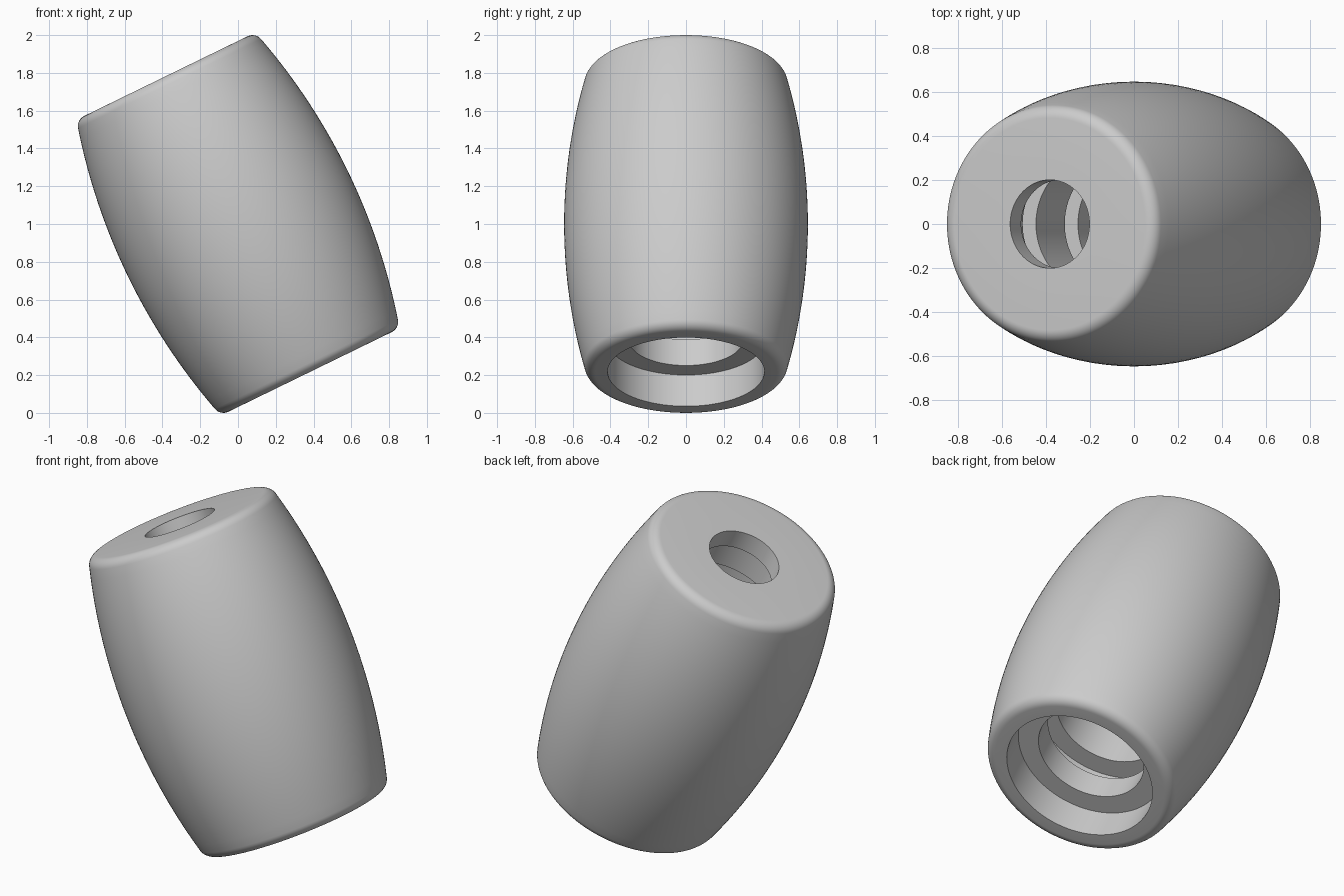
import bpy, bmesh, math
from mathutils import Matrix

cube = bpy.data.objects.get("Cube")
if cube:
    bpy.data.objects.remove(cube, do_unlink=True)

TILT = math.radians(-26)
HALF = 0.871           # half length along the axis
FILLET = 0.06
FLAT = 0.481           # radius of the flat end faces
BORE, WIDE, HOLE = 0.30, 0.415, 0.20
STEPS = 128

# Satin grey material
grey = bpy.data.materials.new("plain_grey")
grey.use_nodes = True
colour = (0.6, 0.6, 0.6, 1)
grey.diffuse_color = colour
grey.node_tree.nodes["Principled BSDF"].inputs["Base Color"].default_value = colour

# Outer profile: rounded rim, bulging side, rounded rim
slope = math.radians(14.66)
rim = []
for i in range(9):
    a = math.pi / 2 + (slope - math.pi / 2) * i / 8
    rim.append((FLAT + FILLET * math.cos(a), HALF - FILLET + FILLET * math.sin(a)))
end_r, end_z = rim[-1]
arc_radius = end_z / math.sin(slope)
centre = end_r - arc_radius * math.cos(slope)
side = []
for i in range(1, 32):
    a = slope * (1 - i / 16)
    side.append((centre + arc_radius * math.cos(a), arc_radius * math.sin(a)))
outer = rim + side + [(r, -z) for r, z in reversed(rim)]

# Inner profile from the open end up: counterbore, ring grooves, small top hole
inner = [(WIDE, -HALF), (WIDE, 0.184 - HALF), (BORE, 0.184 - HALF)]
for top, bottom in ((1.265, 1.405), (0.77, 0.907), (0.335, 0.472)):
    inner += [(BORE, HALF - bottom), (WIDE, HALF - bottom),
              (WIDE, HALF - top), (BORE, HALF - top)]
inner += [(BORE, HALF - 0.114), (HOLE, HALF - 0.114), (HOLE, HALF)]

# Turn the closed profile around the axis
bm = bmesh.new()
verts = [bm.verts.new((r, 0, z)) for r, z in outer + inner]
edges = [bm.edges.new((v, verts[(i + 1) % len(verts)])) for i, v in enumerate(verts)]
bmesh.ops.spin(bm, geom=verts + edges, cent=(0, 0, 0), axis=(0, 0, 1),
               angle=math.tau, steps=STEPS, use_merge=True)
bmesh.ops.remove_doubles(bm, verts=bm.verts, dist=0.0001)
bmesh.ops.recalc_face_normals(bm, faces=bm.faces)
bm.transform(Matrix.Translation((0, 0, 1)) @ Matrix.Rotation(TILT, 4, "Y"))

mesh = bpy.data.meshes.new("barrel_sleeve")
bm.to_mesh(mesh)
bm.free()
mesh.materials.append(grey)
sleeve = bpy.data.objects.new("barrel_sleeve", mesh)
bpy.context.collection.objects.link(sleeve)

# Smooth shading with crisp bore edges
bpy.ops.object.select_all(action="DESELECT")
sleeve.select_set(True)
bpy.context.view_layer.objects.active = sleeve
bpy.ops.object.shade_smooth_by_angle(angle=math.radians(30))
